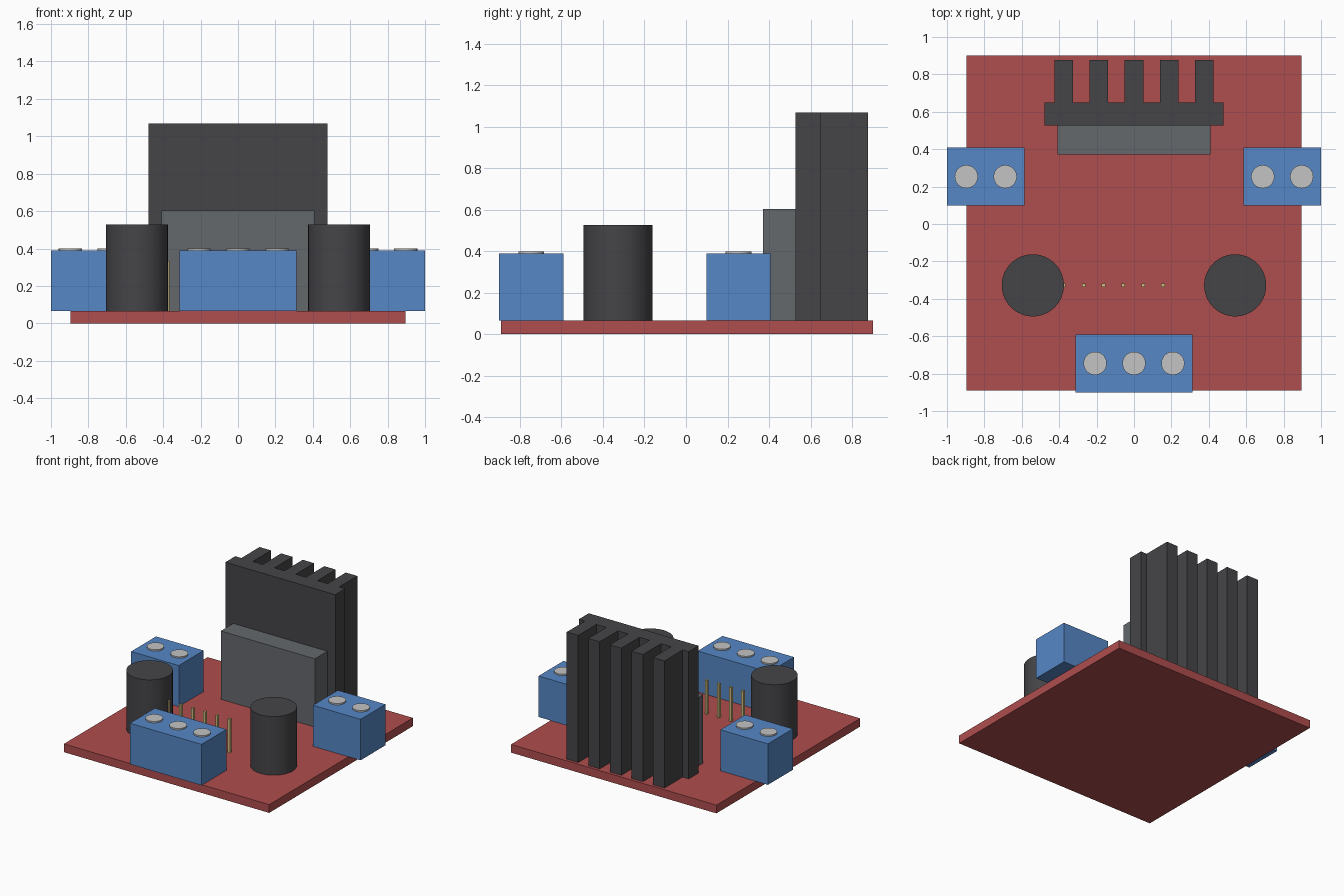
import bpy, bmesh, math

if "Cube" in bpy.data.objects:
    bpy.data.objects.remove(bpy.data.objects["Cube"])


def material(name, hex_colour):
    """Flat material from an sRGB hex colour."""
    lin = []
    for i in (0, 2, 4):
        c = int(hex_colour[i:i + 2], 16) / 255
        lin.append(c / 12.92 if c <= 0.04045 else ((c + 0.055) / 1.055) ** 2.4)
    m = bpy.data.materials.new(name)
    m.diffuse_color = (*lin, 1)
    m.use_nodes = True
    m.node_tree.nodes["Principled BSDF"].inputs["Base Color"].default_value = m.diffuse_color
    return m


RED = material("board red", "AF4D4D")
BLUE = material("terminal blue", "5687C6")
SILVER = material("screw silver", "C4C4C4")
BLACK = material("charcoal", "454548")
GREY = material("chip grey", "64686C")
GOLD = material("pin gold", "D0BE80")

TOP = 0.065  # upper surface of the board


def prism(name, outline, z0, z1, mat):
    """Extrude a counter-clockwise xy outline from z0 to z1."""
    bm = bmesh.new()
    face = bm.faces.new([bm.verts.new((x, y, z0)) for x, y in outline])
    geom = bmesh.ops.extrude_face_region(bm, geom=[face])["geom"]
    verts = [g for g in geom if isinstance(g, bmesh.types.BMVert)]
    bmesh.ops.translate(bm, verts=verts, vec=(0, 0, z1 - z0))
    bmesh.ops.recalc_face_normals(bm, faces=bm.faces)
    mesh = bpy.data.meshes.new(name)
    bm.to_mesh(mesh)
    bm.free()
    mesh.materials.append(mat)
    obj = bpy.data.objects.new(name, mesh)
    bpy.context.collection.objects.link(obj)
    return obj


def box(name, x0, x1, y0, y1, z0, z1, mat):
    return prism(name, [(x0, y0), (x1, y0), (x1, y1), (x0, y1)], z0, z1, mat)


def cylinder(name, x, y, r, z0, z1, mat):
    bpy.ops.mesh.primitive_cylinder_add(vertices=64, radius=r, depth=z1 - z0,
                                        location=(x, y, (z0 + z1) / 2))
    obj = bpy.context.object
    obj.name = name
    obj.data.materials.append(mat)
    bpy.ops.object.shade_smooth_by_angle(angle=math.radians(30))


def terminal(name, x0, x1, y0, y1, screws):
    """Terminal block with a row of evenly spaced screw heads."""
    box(name, x0, x1, y0, y1, TOP, 0.388, BLUE)
    for i in range(screws):
        x = (x0 + x1) / 2 + (i - (screws - 1) / 2) * 0.208
        cylinder(f"{name}_screw_{i + 1}", x, (y0 + y1) / 2, 0.062, 0.388, 0.399, SILVER)


# Circuit board
box("circuit_board", -0.895, 0.895, -0.89, 0.9, 0, TOP, RED)

# Terminal blocks
terminal("left_terminal", -1.0, -0.585, 0.098, 0.408, 2)
terminal("right_terminal", 0.585, 1.0, 0.098, 0.408, 2)
terminal("front_terminal", -0.312, 0.312, -0.9, -0.59, 3)

# Capacitors
for side, x in (("left", -0.541), ("right", 0.541)):
    cylinder(f"{side}_capacitor", x, -0.328, 0.166, TOP, 0.527, BLACK)

# Header pins
for i in range(6):
    x = -0.375 + 0.106 * i
    box(f"header_pin_{i + 1}", x - 0.01, x + 0.01, -0.338, -0.318, TOP, 0.332, GOLD)

# Driver chip leaning flat on the heat sink
box("driver_chip", -0.41, 0.41, 0.371, 0.527, TOP, 0.603, GREY)

# Heat sink: one comb-shaped profile with five fins to the back
comb = [(-0.479, 0.527), (0.479, 0.527), (0.479, 0.65)]
for i in range(5):
    x = 0.376 - 0.188 * i
    comb += [(x + 0.05, 0.65), (x + 0.05, 0.877), (x - 0.05, 0.877), (x - 0.05, 0.65)]
comb.append((-0.479, 0.65))
prism("heat_sink", comb, TOP, 1.067, BLACK)
